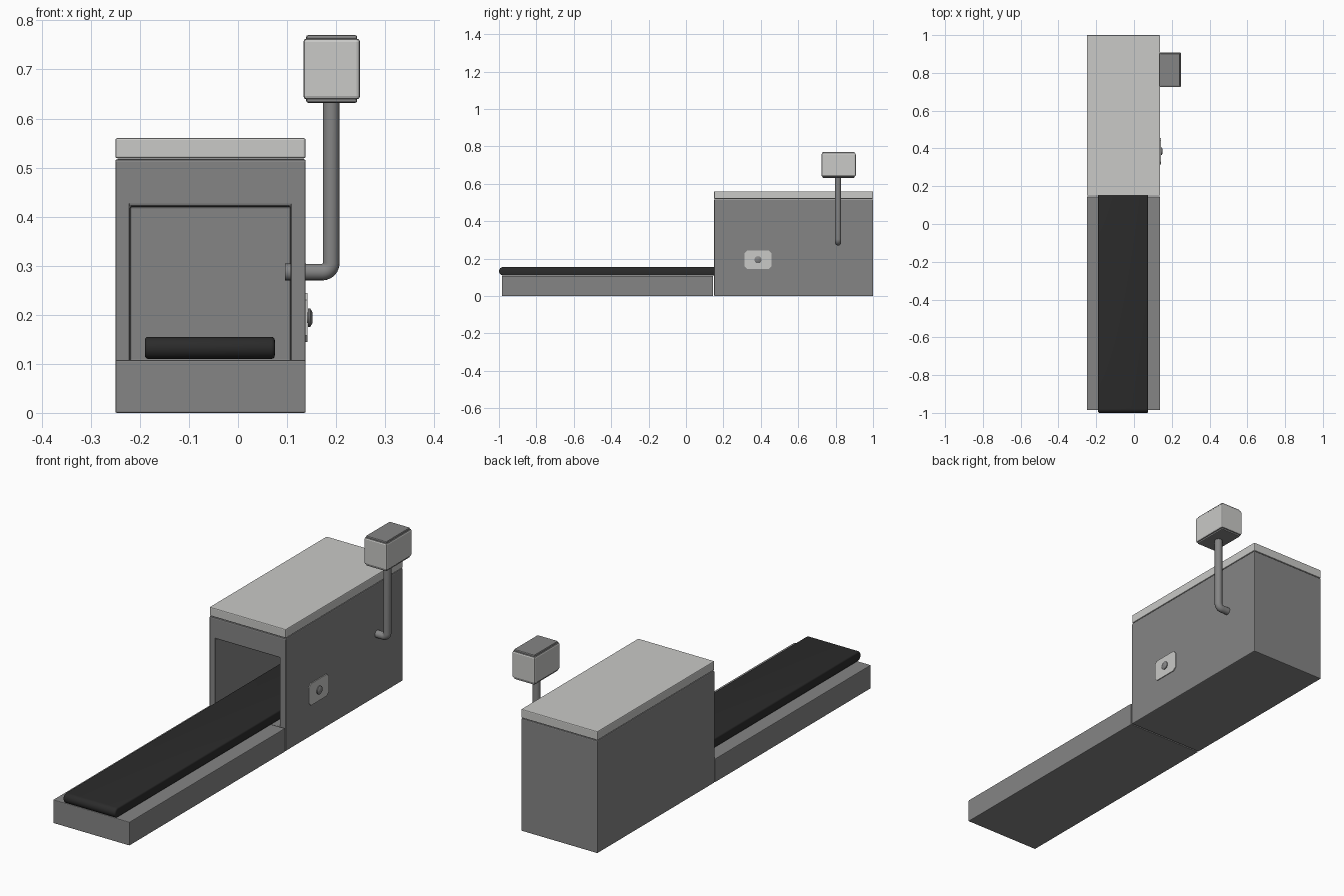
import bpy, bmesh, math
from mathutils import Matrix

if "Cube" in bpy.data.objects:
    bpy.data.objects.remove(bpy.data.objects["Cube"])


def material(name, value):
    m = bpy.data.materials.new(name)
    m.diffuse_color = (*value, 1)
    m.use_nodes = True
    m.node_tree.nodes["Principled BSDF"].inputs["Base Color"].default_value = m.diffuse_color
    return m


GREY = material("mid grey", (0.235, 0.235, 0.235))
LIGHT = material("light grey", (0.585, 0.585, 0.57))
BLACK = material("belt black", (0.024, 0.024, 0.024))


def add_object(name, bm, mat):
    bmesh.ops.recalc_face_normals(bm, faces=bm.faces)
    me = bpy.data.meshes.new(name)
    bm.to_mesh(me)
    bm.free()
    ob = bpy.data.objects.new(name, me)
    bpy.context.collection.objects.link(ob)
    me.materials.append(mat)
    return ob


def activate(ob):
    bpy.ops.object.select_all(action='DESELECT')
    ob.select_set(True)
    bpy.context.view_layer.objects.active = ob


def smooth(ob, angle=40):
    activate(ob)
    bpy.ops.object.shade_smooth_by_angle(angle=math.radians(angle))


def bevel(ob, width, segments=2):
    mod = ob.modifiers.new("bevel", 'BEVEL')
    mod.width, mod.segments = width, segments
    mod.limit_method = 'ANGLE'
    activate(ob)
    bpy.ops.object.modifier_apply(modifier=mod.name)


def box(name, lo, hi, mat, width=0.0, segments=2):
    bm = bmesh.new()
    bmesh.ops.create_cube(bm, size=1)
    for v in bm.verts:
        v.co = [(a + b) / 2 + c * (b - a) for a, b, c in zip(lo, hi, v.co)]
    ob = add_object(name, bm, mat)
    if width:
        bevel(ob, width, segments)
    return ob


def extrude_x(name, profile, x0, x1, mat):
    """Extrude a (y, z) outline from x0 to x1."""
    bm = bmesh.new()
    f = bm.faces.new([bm.verts.new((x0, y, z)) for y, z in profile])
    out = bmesh.ops.extrude_face_region(bm, geom=[f])["geom"]
    verts = [g for g in out if isinstance(g, bmesh.types.BMVert)]
    bmesh.ops.translate(bm, verts=verts, vec=(x1 - x0, 0, 0))
    return add_object(name, bm, mat)


X0, X1 = -0.25, 0.138

# Conveyor base
box("conveyor_base", (X0, -0.985, 0), (X1, 0.145, 0.108), GREY, 0.003)

# Scanner housing with a deep tunnel opening at the front
housing = box("scanner_housing", (X0, 0.15, 0), (X1, 1.0, 0.517), GREY)
cutter = box("tunnel_cutter", (-0.22, 0.0, 0.105), (0.107, 0.97, 0.421), GREY)
cutter.hide_render = True
cut = housing.modifiers.new("tunnel", 'BOOLEAN')
cut.operation, cut.object, cut.solver = 'DIFFERENCE', cutter, 'EXACT'
activate(housing)
bpy.ops.object.modifier_apply(modifier=cut.name)
bpy.data.objects.remove(cutter)
bevel(housing, 0.004)

# Lid
box("housing_lid", (X0, 0.15, 0.519), (X1, 1.0, 0.56), LIGHT, 0.004)

# Belt: stadium outline with softened side edges
r, zc, y0, y1 = 0.0225, 0.1325, -1.0, 0.96
outline = []
for centre, start in ((y1 - r, -90), (y0 + r, 90)):
    for i in range(13):
        a = math.radians(start + i * 15)
        outline.append((centre + r * math.cos(a), zc + r * math.sin(a)))
belt = extrude_x("conveyor_belt", outline, -0.19, 0.075, BLACK)
bevel(belt, 0.007, 3)
smooth(belt)

# Monitor arm: a round tube with a tight elbow
PX, PY, PZ, TR, ER = 0.19, 0.813, 0.287, 0.017, 0.018
path = [(0.096, PZ), (0.1, PZ)]
for i in range(7):
    a = math.radians(-90 + i * 15)
    path.append((PX - ER + ER * math.cos(a), PZ + ER + ER * math.sin(a)))
path.append((PX, 0.645))
cu = bpy.data.curves.new("monitor_arm", 'CURVE')
cu.dimensions = '3D'
cu.bevel_depth, cu.bevel_resolution, cu.use_fill_caps = TR, 6, True
sp = cu.splines.new('POLY')
sp.points.add(len(path) - 1)
for p, (x, z) in zip(sp.points, path):
    p.co = (x, PY, z, 1)
arm = bpy.data.objects.new("monitor_arm", cu)
bpy.context.collection.objects.link(arm)
cu.materials.append(GREY)
activate(arm)
bpy.ops.object.convert(target='MESH')
smooth(bpy.context.object, 50)

# Monitor: light sides, grey top and bottom faces and caps
monitor = box("monitor", (0.133, 0.724, 0.639), (0.249, 0.908, 0.763), LIGHT, 0.007)
monitor.data.materials.append(GREY)
for f in monitor.data.polygons:
    if abs(f.normal.z) > 0.8:
        f.material_index = 1
for name, z0, z1 in (("monitor_top_cap", 0.755, 0.77), ("monitor_bottom_cap", 0.632, 0.647)):
    box(name, (0.139, 0.73, z0), (0.243, 0.902, z1), GREY, 0.004)

# Control plate on the right wall, with clipped corners
PYC, PZC, HW, HH, C = 0.385, 0.194, 0.071, 0.05, 0.014
plate = [(PYC + sy * a, PZC + sz * b)
         for sy, sz, flip in ((1, 1, 0), (-1, 1, 1), (-1, -1, 0), (1, -1, 1))
         for a, b in ([(HW, HH - C), (HW - C, HH)][::-1 if flip else 1])]
extrude_x("control_plate", plate, 0.134, 0.142, LIGHT)

# Knob: stem and domed head
bm = bmesh.new()
for r1, r2, xa, xb in ((0.011, 0.011, 0.138, 0.146), (0.019, 0.019, 0.143, 0.147),
                       (0.019, 0.011, 0.147, 0.152)):
    m = Matrix.Translation(((xa + xb) / 2, PYC, PZC)) @ Matrix.Rotation(math.pi / 2, 4, 'Y')
    bmesh.ops.create_cone(bm, cap_ends=True, segments=20, radius1=r1, radius2=r2,
                          depth=xb - xa, matrix=m)
smooth(add_object("control_knob", bm, GREY))
